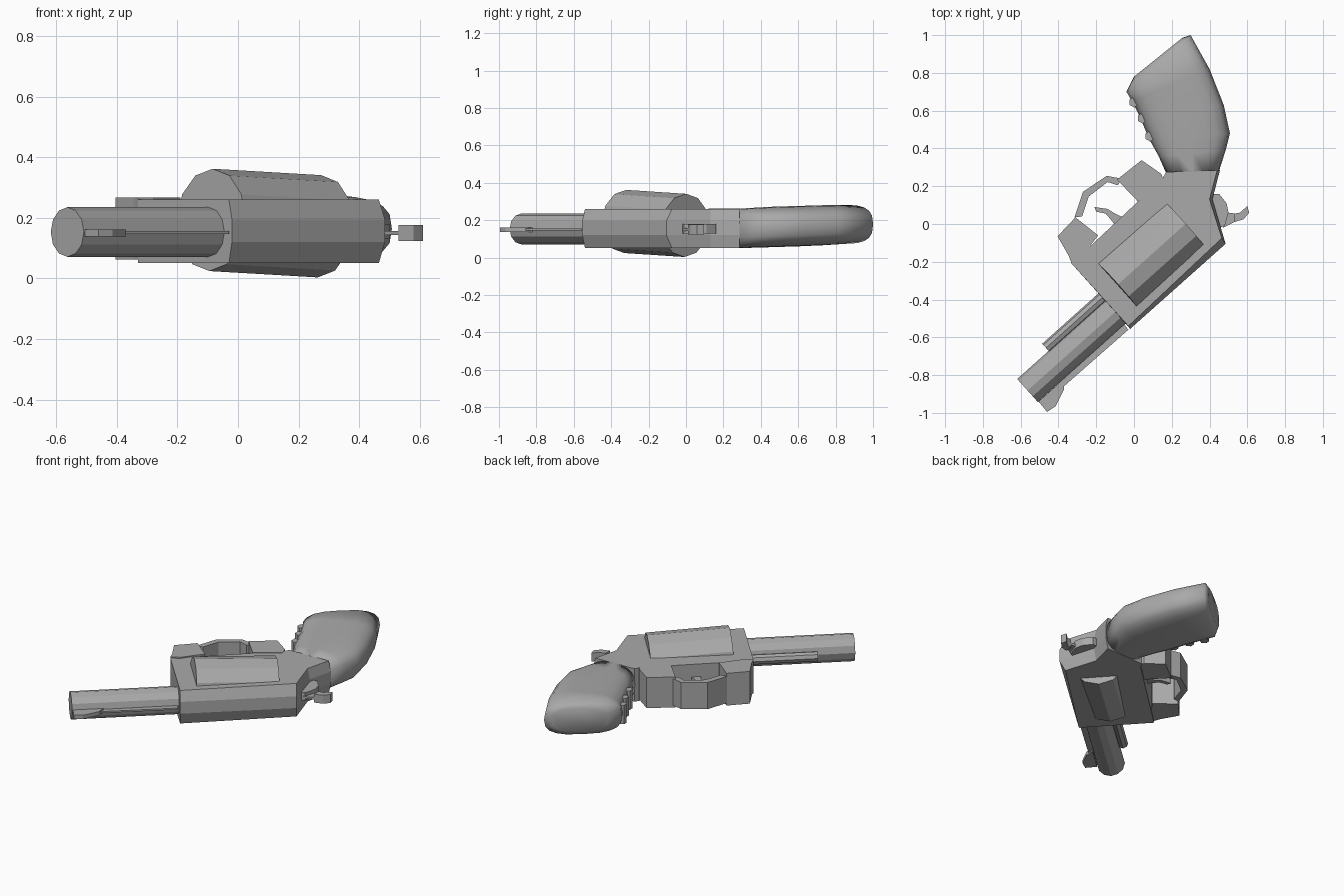
import bpy, bmesh, math
from mathutils import Vector

if "Cube" in bpy.data.objects:
    bpy.data.objects.remove(bpy.data.objects["Cube"])

steel = bpy.data.materials.new("dark_grey")
steel.diffuse_color = (.4, .4, .4, 1)
steel.use_nodes = True
steel.node_tree.nodes["Principled BSDF"].inputs["Base Color"].default_value = steel.diffuse_color


def loft(name, rings, smooth=0):
    """Skin a list of equal-length point rings and cap both ends."""
    bm = bmesh.new()
    vs = [[bm.verts.new(p) for p in r] for r in rings]
    n = len(rings[0])
    for a, b in zip(vs, vs[1:]):
        for i in range(n):
            j = (i + 1) % n
            bm.faces.new((a[i], a[j], b[j], b[i]))
    bm.faces.new(vs[0])
    bm.faces.new(vs[-1])
    bmesh.ops.recalc_face_normals(bm, faces=bm.faces)
    me = bpy.data.meshes.new(name)
    bm.to_mesh(me)
    bm.free()
    me.materials.append(steel)
    ob = bpy.data.objects.new(name, me)
    bpy.context.collection.objects.link(ob)
    if smooth:
        bpy.context.view_layer.objects.active = ob
        ob.select_set(True)
        bpy.ops.object.shade_smooth_by_angle(angle=math.radians(smooth))
        ob.select_set(False)
    return ob


def prism(name, pts, z0, z1):
    return loft(name, [[(x, y, z) for x, y in pts] for z in (z0, z1)])


def tube(name, p0, p1, r, n=12):
    p0, p1 = Vector(p0), Vector(p1)
    d = (p1 - p0).normalized()
    side = d.cross(Vector((0, 0, 1))).normalized() if abs(d.z) < 0.9 else Vector((1, 0, 0))
    up = side.cross(d)
    ang = [2 * math.pi * i / n for i in range(n)]
    return loft(name, [[p + r * (math.cos(a) * up + math.sin(a) * side) for a in ang]
                       for p in (p0, p1)])


# Barrel directions in the plan: U runs backward, V toward the trigger side
U = Vector((0.745, 0.667, 0))
V = Vector((-0.667, 0.745, 0))


def at(u, v, z):
    p = U * u + V * v
    return (p.x, p.y, z)


# Frame: full outline at mid height, top strap chamfered on both faces
full = [(-.02, -.555), (.485, -.105), (.415, .13), (.455, .285), (.17, .275), (.15, .24), (-.33, -.21)]
inset = [(-.03, -.54), (.465, -.075), (.40, .13), (.44, .285), (.17, .275), (.15, .24), (-.33, -.21)]
loft("frame", [[(x, y, z) for x, y in o] for o, z in
               ((inset, .05), (full, .12), (full, .195), (inset, .26))])

# Barrel, rod under it, and cylinder
tube("barrel", at(-1.008, -.281, .153), at(-.35, -.281, .153), .082)
tube("ejector_rod", at(-.785, -.178, .153), at(-.35, -.178, .153), .03, 8)
tube("drum", at(-.283, -.182, .193), at(.198, -.182, .172), .169)

# Front sight and its tapering rib
prism("front_sight", [(-.505, -.94), (-.46, -.995), (-.415, -.965), (-.37, -.875), (-.37, -.82)],
      .138, .162)
prism("sight_rib", [(-.40, -.885), (-.03, -.56), (-.06, -.52), (-.42, -.84)], .146, .156)

# Trigger guard: front block, bent band, rear block
prism("guard_front", [(-.405, -.065), (-.31, .035), (-.19, -.06), (-.28, -.18), (-.33, -.21),
                      (-.345, -.17)], .062, .267)
prism("guard_band", [(-.315, .035), (-.27, .17), (-.145, .255), (-.065, .24),
                     (-.085, .205), (-.14, .222), (-.24, .145), (-.275, .04)], .08, .25)
prism("guard_rear", [(-.09, .235), (.04, .338), (.145, .265), (.16, .22), (.02, .12)], .068, .262)

# Trigger and hammer
prism("trigger", [(-.21, .09), (-.20, .065), (-.15, .055), (-.12, .02), (-.09, -.02),
                  (-.05, .03), (-.10, .055), (-.14, .08)], .14, .18)
prism("hammer_body", [(.40, .16), (.45, .16), (.49, .11), (.5, .06), (.48, -.01), (.40, -.04)],
      .13, .18)
prism("hammer_neck", [(.49, .08), (.5, .06), (.54, .055), (.53, .01), (.47, -.02)], .143, .157)
prism("hammer_spur", [(.53, .055), (.56, .06), (.6, .095), (.61, .06), (.58, .025), (.53, .01)],
      .123, .177)

# Grip: rounded sections between a front and a rear point, with half thickness and mid height
sections = [((.17, .27), (.45, .28), .105, .156), ((.13, .36), (.485, .39), .107, .16),
            ((.08, .45), (.508, .48), .108, .164), ((.03, .57), (.475, .63), .108, .168),
            ((-.01, .65), (.40, .82), .107, .173), ((-.04, .70), (.30, 1.0), .104, .178),
            ((.00, .78), (.255, .985), .075, .178)]
rings = []
for f, r, h, z in sections:
    f, r = Vector(f), Vector(r)
    mid, half = (f + r) / 2, (r - f) / 2
    ring = []
    for i in range(20):
        c, s = math.cos(math.tau * i / 20), math.sin(math.tau * i / 20)
        p = mid + half * math.copysign(abs(c) ** .7, c)
        ring.append((p.x, p.y, z + h * math.copysign(abs(s) ** .7, s)))
    rings.append(ring)
loft("grip", rings, smooth=85)

# Finger ridges on the front of the grip
for i, (x, y) in enumerate([(.0, .645), (.045, .56), (.085, .465)]):
    tube(f"finger_ridge_{i + 1}", (x, y, .105), (x, y, .225), .028, 6)
